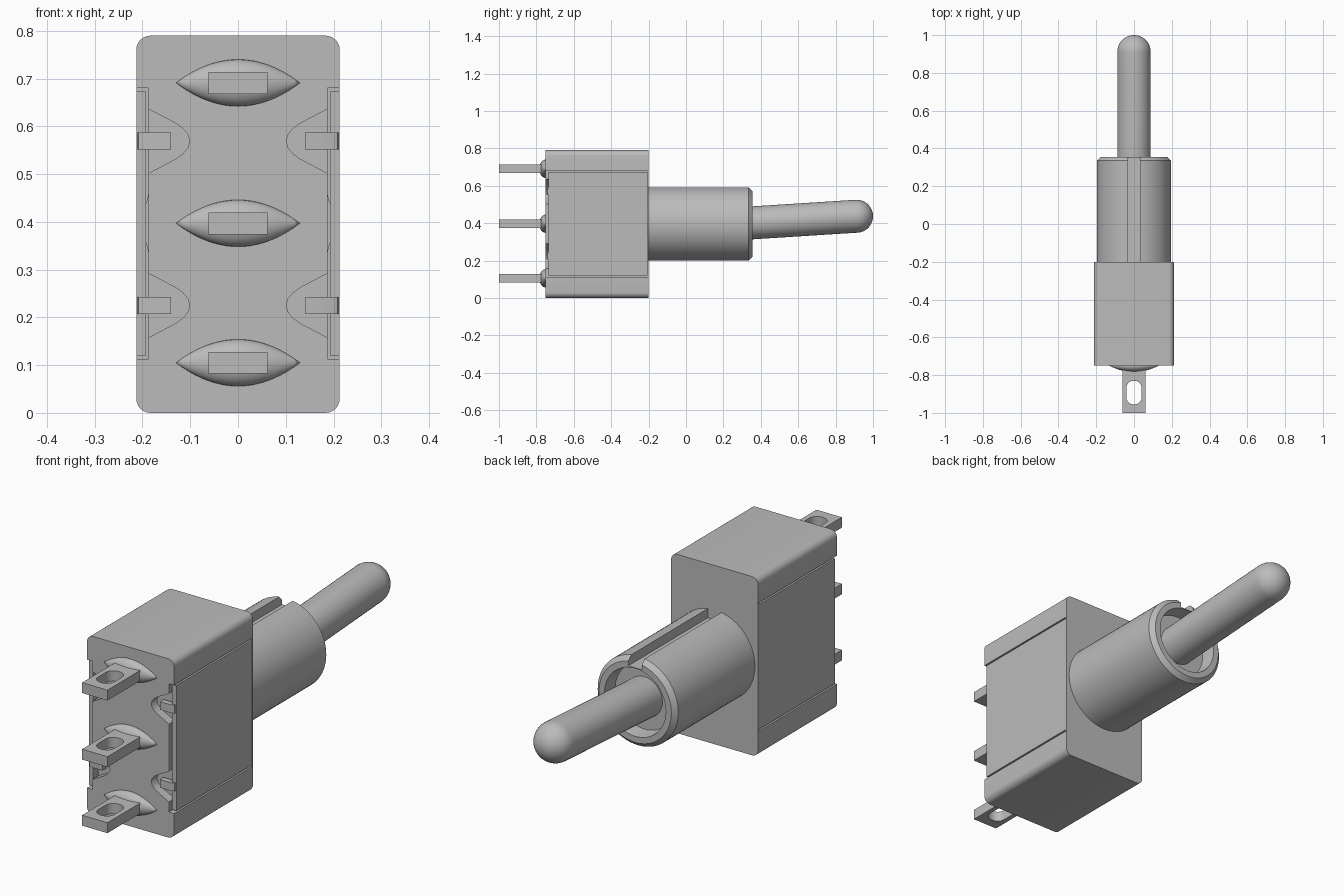
import bpy, bmesh
from math import pi, sin, cos, radians, atan2
from mathutils import Matrix, Vector

cube = bpy.data.objects.get("Cube")
if cube:
    bpy.data.objects.remove(cube, do_unlink=True)

grey = bpy.data.materials.new("plain grey")
grey.use_nodes = True
colour = (0.5, 0.5, 0.5, 1)
grey.diffuse_color = colour
grey.node_tree.nodes["Principled BSDF"].inputs["Base Color"].default_value = colour

AXIS_Z = 0.397   # height of the bushing axis


def finish(name, bm):
    bmesh.ops.remove_doubles(bm, verts=bm.verts, dist=1e-5)
    bmesh.ops.recalc_face_normals(bm, faces=bm.faces)
    mesh = bpy.data.meshes.new(name)
    bm.to_mesh(mesh)
    bm.free()
    mesh.materials.append(grey)
    ob = bpy.data.objects.new(name, mesh)
    bpy.context.collection.objects.link(ob)
    return ob


def prism(name, outline, place, a, b):
    """Extrude a 2D outline from a to b; place(u, v, w) gives the 3D point."""
    bm = bmesh.new()
    face = bm.faces.new([bm.verts.new(place(u, v, a)) for u, v in outline])
    ext = bmesh.ops.extrude_face_region(bm, geom=[face])
    shift = Vector(place(0, 0, b)) - Vector(place(0, 0, a))
    bmesh.ops.translate(bm, vec=shift, verts=[g for g in ext["geom"] if isinstance(g, bmesh.types.BMVert)])
    return finish(name, bm)


def along_y(u, v, w):
    return (u, w, v)


def along_z(u, v, w):
    return (u, v, w)


def rounded(u0, u1, v0, v1, r, n=6):
    pts = []
    corners = [(u1 - r, v1 - r), (u0 + r, v1 - r), (u0 + r, v0 + r), (u1 - r, v0 + r)]
    for k, (cu, cv) in enumerate(corners):
        for i in range(n + 1):
            t = (k + i / n) * pi / 2
            pts.append((cu + r * cos(t), cv + r * sin(t)))
    return pts


def box(name, x, y, z):
    return prism(name, [(x[0], z[0]), (x[1], z[0]), (x[1], z[1]), (x[0], z[1])], along_y, *y)


def lathe(name, profile, matrix, steps=64):
    """Revolve (radius, height) points about z, then place with the matrix."""
    bm = bmesh.new()
    vs = [bm.verts.new((r, 0, h)) for r, h in profile]
    edges = [bm.edges.new(p) for p in zip(vs, vs[1:])]
    bmesh.ops.spin(bm, geom=vs + edges, cent=(0, 0, 0), axis=(0, 0, 1),
                   angle=2 * pi, steps=steps, use_merge=True)
    bm.transform(matrix)
    return finish(name, bm)


def cut(ob, cutter):
    mod = ob.modifiers.new("cut", "BOOLEAN")
    mod.operation, mod.solver, mod.object = "DIFFERENCE", "EXACT", cutter
    bpy.context.view_layer.objects.active = ob
    bpy.ops.object.modifier_apply(modifier=mod.name)
    bpy.data.objects.remove(cutter, do_unlink=True)


def smooth(ob):
    bpy.ops.object.select_all(action="DESELECT")
    ob.select_set(True)
    bpy.context.view_layer.objects.active = ob
    bpy.ops.object.shade_smooth_by_angle(angle=radians(30))


# Housing with side recesses and clip pockets
housing = prism("housing", rounded(-0.213, 0.213, 0, 0.79, 0.03), along_y, -0.75, -0.2)
half_pocket = [(0.2, 0.074), (0.187, 0.067), (0.13, 0.037), (0.115, 0.026), (0.105, 0.014), (0.101, 0)]
pocket = half_pocket + [(x, -z) for x, z in reversed(half_pocket[:-1])]
for side, label in ((1, "left"), (-1, "right")):
    def xs(a, b):
        return sorted((side * a, side * b))
    cut(housing, box("recess_cutter", xs(0.187, 0.3), (-0.8, -0.204), (0.113, 0.68)))
    for z in (0.225, 0.569):
        cut(housing, prism("pocket_cutter", [(side * x, z + dz) for x, dz in pocket],
                           along_y, -0.8, -0.71))
    # Side plate and its bent clips
    box(label + "_side_plate", xs(0.193, 0.213), (-0.735, -0.205), (0.12, 0.673))
    for z, level in ((0.225, "lower"), (0.569, "upper")):
        tab = [(0.14, -0.745), (0.198, -0.745), (0.208, -0.741), (0.213, -0.73),
               (0.213, -0.7), (0.193, -0.7), (0.193, -0.72), (0.14, -0.72)]
        smooth(prism(f"{label}_{level}_clip", [(side * x, y) for x, y in tab],
                     along_z, z - 0.018, z + 0.018))
smooth(housing)

# Solder terminals with slotted eyes and lens-shaped sealant mounds
spindle = [(0.049 * (1 - (i / 10) ** 2), 0.13 * i / 10) for i in range(-10, 11)]
for z, label in ((0.105, "lower"), (0.397, "middle"), (0.691, "upper")):
    terminal = box(label + "_terminal", (-0.062, 0.062), (-1, -0.74), (z - 0.023, z + 0.023))
    cut(terminal, prism("eye_cutter", rounded(-0.04, 0.04, -0.955, -0.83, 0.037),
                        along_z, z - 0.1, z + 0.1))
    smooth(terminal)
    smooth(lathe(label + "_mound", spindle,
                 Matrix.Translation((0, -0.75, z)) @ Matrix.Diagonal((1, 0.7, 1, 1))
                 @ Matrix.Rotation(pi / 2, 4, "Y"), 32))

# Bushing with chamfered rim, shallow bore and keyway
bushing = lathe("bushing", [(0, -0.21), (0.197, -0.21), (0.197, 0.335), (0.177, 0.355),
                            (0.15, 0.355), (0.143, 0.29), (0, 0.29)],
                Matrix.Translation((0, 0, AXIS_Z)) @ Matrix.Rotation(-pi / 2, 4, "X"))
cut(bushing, box("keyway_cutter", (-0.033, 0.033), (-0.2, 0.5), (AXIS_Z + 0.153, 0.8)))
smooth(bushing)

# Tilted lever with a round tip
R = 0.088
tip, root = Vector((0, 0.912, 0.437)), Vector((0, 0.25, 0.395))
d = tip - root
profile = [(0, 0), (R, 0)] + [(R * cos(t * pi / 24), d.length + R * sin(t * pi / 24)) for t in range(12)]
profile.append((0, d.length + R))
smooth(lathe("lever", profile,
             Matrix.Translation(root) @ Matrix.Rotation(-atan2(d.y, d.z), 4, "X"), 48))
